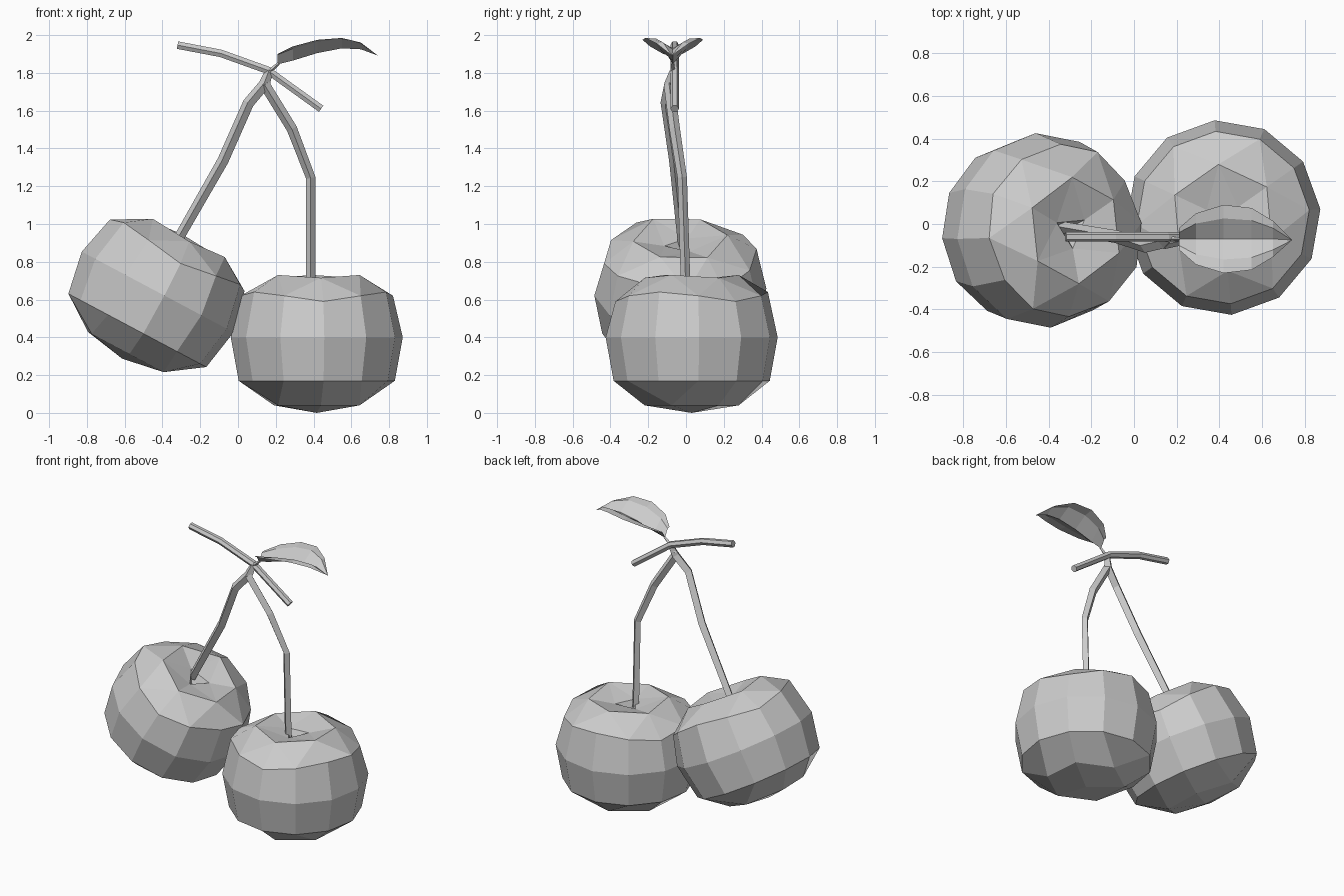
import bpy, bmesh
from math import sin, cos, radians
from mathutils import Matrix, Vector

if "Cube" in bpy.data.objects:
    bpy.data.objects.remove(bpy.data.objects["Cube"], do_unlink=True)

grey = bpy.data.materials.new("plain_grey")
grey.use_nodes = True
grey.diffuse_color = (0.6, 0.6, 0.6, 1)
grey.node_tree.nodes["Principled BSDF"].inputs["Base Color"].default_value = (0.6, 0.6, 0.6, 1)


def add_object(name, mesh):
    mesh.materials.clear()
    mesh.materials.append(grey)
    for p in mesh.polygons:
        p.use_smooth = False
    ob = bpy.data.objects.new(name, mesh)
    bpy.context.collection.objects.link(ob)
    return ob


def finish(name, bm):
    bmesh.ops.recalc_face_normals(bm, faces=bm.faces)
    mesh = bpy.data.meshes.new(name)
    bm.to_mesh(mesh)
    bm.free()
    return add_object(name, mesh)


def cherry(name, centre, tilt):
    """Twelve-sided fruit with three-way caps and a dimple on top."""
    bm = bmesh.new()

    def ring(n, start, radius, heights):
        return [bm.verts.new((radius * cos(a), radius * sin(a), heights[i % len(heights)]))
                for i in range(n) for a in [radians(start + 360 * i / n)]]

    start = 35
    low = ring(12, start, 0.415, [-0.23])
    middle = ring(12, start, 0.457, [0])
    high = ring(12, start, 0.405, [0.19, 0.22, 0.24, 0.22])
    under = ring(6, start, 0.25, [-0.36])
    rim = ring(6, start, 0.25, [0.315, 0.33])
    dimple = ring(3, start, 0.085, [0.28])
    bottom = bm.verts.new((0, 0, -0.4))
    pit = bm.verts.new((0, 0, 0.2))

    # Sides
    for a, b in ((low, middle), (middle, high)):
        for i in range(12):
            j = (i + 1) % 12
            bm.faces.new((a[i], a[j], b[j], b[i]))

    # Caps, one third at a time
    for k in range(3):
        s, d, t = 2 * k, 2 * k + 1, (2 * k + 2) % 6
        for inner, outer in ((under, low), (rim, high)):
            o = [outer[(4 * k + i) % 12] for i in range(5)]
            bm.faces.new((inner[d], o[1], o[2], o[3]))
            if inner is under:
                bm.faces.new((inner[s], o[0], o[1], inner[d]))
                bm.faces.new((inner[d], o[3], o[4], inner[t]))
            else:
                bm.faces.new((inner[s], o[0], o[1]))
                bm.faces.new((inner[s], o[1], inner[d]))
                bm.faces.new((inner[d], o[3], inner[t]))
                bm.faces.new((inner[t], o[3], o[4]))
        bm.faces.new((bottom, under[s], under[d], under[t]))
        m = (k + 1) % 3
        bm.faces.new((dimple[k], rim[s], rim[d]))
        bm.faces.new((dimple[k], rim[d], dimple[m]))
        bm.faces.new((dimple[m], rim[d], rim[t]))
        bm.faces.new((pit, dimple[k], dimple[m]))

    bm.transform(Matrix.Translation(centre) @ Matrix.Rotation(radians(tilt), 4, 'Y'))
    return finish(name, bm)


def rod(name, points, radius, resolution=0):
    """Faceted rod along a path of (x, y, z, thickness factor)."""
    curve = bpy.data.curves.new(name, 'CURVE')
    curve.dimensions = '3D'
    curve.bevel_depth = radius
    curve.bevel_resolution = resolution
    curve.use_fill_caps = True
    spline = curve.splines.new('POLY')
    spline.points.add(len(points) - 1)
    for p, (x, y, z, w) in zip(spline.points, points):
        p.co = (x, y, z, 1)
        p.radius = w
    temp = bpy.data.objects.new(name + "_path", curve)
    bpy.context.collection.objects.link(temp)
    deps = bpy.context.evaluated_depsgraph_get()
    mesh = bpy.data.meshes.new_from_object(temp.evaluated_get(deps))
    bpy.data.objects.remove(temp, do_unlink=True)
    return add_object(name, mesh)


# Fruit
cherry("left_cherry", Vector((0.417, 0.03, 0.4)), 0)
cherry("right_cherry", Vector((-0.425, -0.03, 0.64)), 28)

# Fruit stems
rod("left_stem", [(0.385, 0.0, 0.62, 0.9), (0.385, -0.02, 1.245, 0.9),
                  (0.285, -0.06, 1.505, 1), (0.14, -0.09, 1.74, 1)], 0.028)
rod("right_stem", [(-0.34, -0.015, 0.88, 0.9), (-0.08, -0.06, 1.335, 1),
                   (0.055, -0.105, 1.64, 1), (0.14, -0.085, 1.74, 1),
                   (0.165, -0.065, 1.81, 0.7)], 0.03)

# Twig and leaf stalk
rod("twig", [(-0.32, -0.06, 1.947, 1), (-0.09, -0.06, 1.903, 1),
             (0.155, -0.06, 1.815, 1), (0.44, -0.06, 1.61, 1)], 0.023, 1)
rod("leaf_stalk", [(0.13, -0.075, 1.76, 1), (0.175, -0.07, 1.815, 0.9),
                   (0.215, -0.07, 1.85, 0.6)], 0.013)

# Leaf: folded blade from stations of (x, rib height, half width, edge height)
stations = [(0.21, 1.845, 0.05, 1.90), (0.29, 1.865, 0.12, 1.94),
            (0.42, 1.905, 0.16, 1.975), (0.55, 1.93, 0.145, 1.985),
            (0.65, 1.925, 0.085, 1.955)]
bm = bmesh.new()
rows = []
for x, rib, half, edge in stations:
    rows.append([bm.verts.new((x, -0.07 + f * half,
                               rib + (edge - rib) * abs(f) + (0.018 if abs(f) == 0.6 else 0)))
                 for f in (-1, -0.6, 0, 0.6, 1)])
tip = bm.verts.new((0.74, -0.075, 1.892))
for a, b in zip(rows, rows[1:]):
    for i in range(4):
        bm.faces.new((a[i], b[i], b[i + 1], a[i + 1]))
for i in range(4):
    bm.faces.new((rows[-1][i], tip, rows[-1][i + 1]))
finish("leaf", bm)
